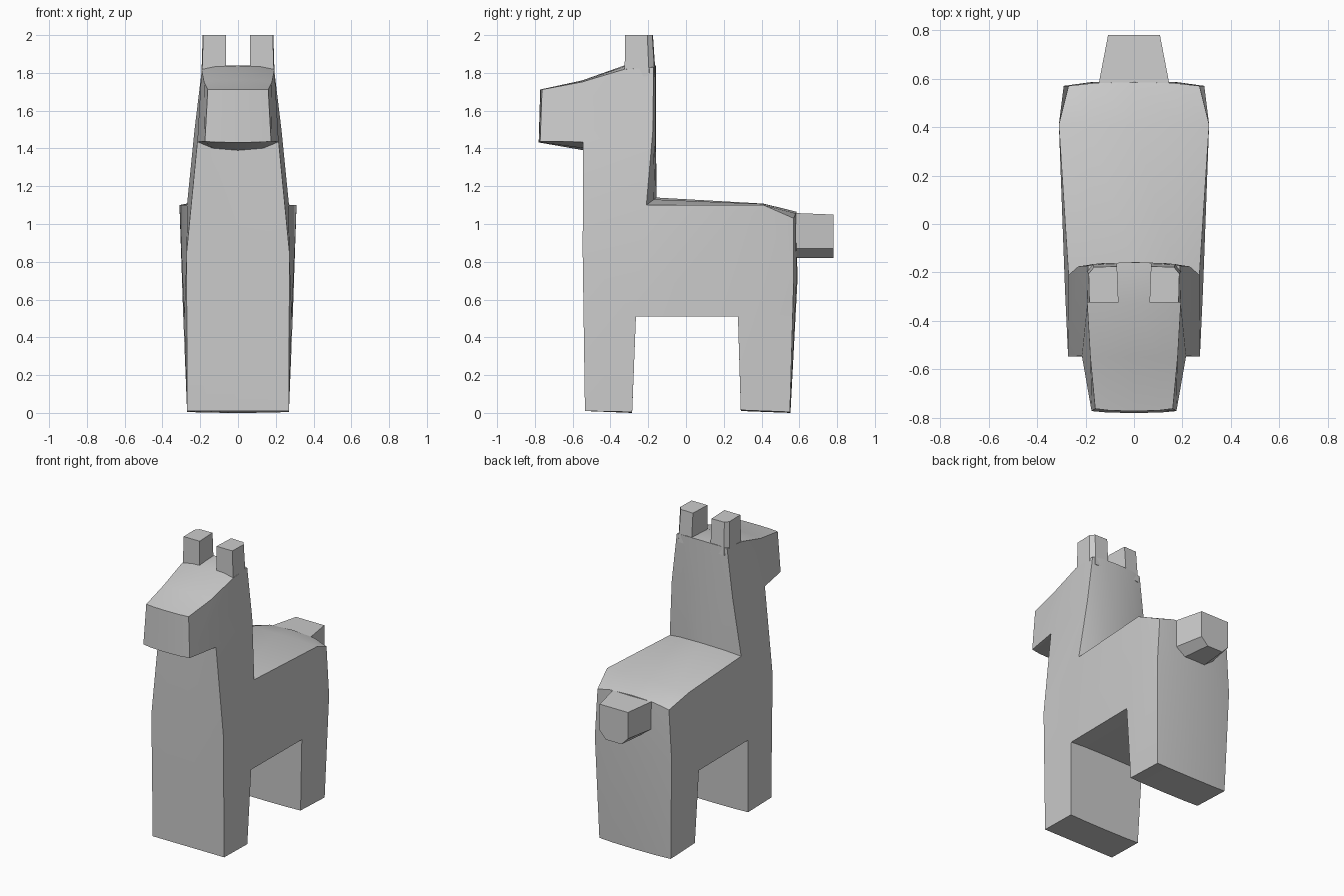
import bpy, bmesh

if "Cube" in bpy.data.objects:
    bpy.data.objects.remove(bpy.data.objects["Cube"])


def finish(name, bm):
    bmesh.ops.remove_doubles(bm, verts=bm.verts, dist=0.0005)
    bmesh.ops.recalc_face_normals(bm, faces=bm.faces)
    mesh = bpy.data.meshes.new(name)
    bm.to_mesh(mesh)
    bm.free()
    ob = bpy.data.objects.new(name, mesh)
    bpy.context.collection.objects.link(ob)
    bpy.ops.object.select_all(action='DESELECT')
    ob.select_set(True)
    bpy.context.view_layer.objects.active = ob
    bpy.ops.object.shade_smooth_by_angle(angle=0.52)
    return ob


def loft(name, start, end):
    """Closed solid between two matching rings of points."""
    bm = bmesh.new()
    a = [bm.verts.new(p) for p in start]
    b = [bm.verts.new(p) for p in end]
    bm.faces.new(a)
    bm.faces.new(b)
    n = len(a)
    for i in range(n):
        j = (i + 1) % n
        bm.faces.new((a[i], a[j], b[j], b[i]))
    return finish(name, bm)


# Side outline: y, z, half width, then y and z offset on the centre line
outline = [
    (-.535, .01, .27, 0, 0),          # 0 front foot
    (-.547, .85, .272, 0, 0),         # 1 chest
    (-.545, 1.435, .215, .005, -.045),  # 2 throat
    (-.772, 1.437, .175, -.008, -.005),  # 3 muzzle bottom
    (-.762, 1.712, .16, -.01, 0),     # 4 muzzle top
    (-.55, 1.752, .18, 0, .008),      # 5 brow
    (-.33, 1.818, .193, 0, .02),      # 6 crown front
    (-.172, 1.83, .19, .014, .01),    # 7 crown back
    (-.175, 1.5, .23, .017, 0),       # 8 nape
    (-.21, 1.1, .27, .053, .04),      # 9 neck base
    (.41, 1.1, .31, 0, .008),         # 10 hip
    (.57, 1.03, .27, .015, .035),     # 11 rump
    (.57, .7, .29, .02, 0),           # 12 haunch
    (.55, .005, .27, .003, -.005),    # 13 rear heel
    (.29, .015, .27, 0, -.005),       # 14 rear foot
    (.275, .51, .29, 0, .008),        # 15 belly rear
    (-.265, .51, .285, 0, .008),      # 16 belly front
    (-.285, .005, .27, 0, -.005),     # 17 front heel
]
patches = [(0, 1, 16, 17), (1, 9, 16), (1, 2, 8, 9), (2, 6, 7, 8),
           (2, 3, 4, 5, 6), (16, 9, 10, 15), (10, 11, 12, 15),
           (12, 13, 14, 15)]

# Body, neck, head and legs as one skin
bm = bmesh.new()
columns = []
for k, w in ((1, 0), (.62, .75), (0, 1), (-.62, .75), (-1, 0)):
    columns.append([bm.verts.new((x * k, y + dy * w, z + dz * w))
                    for y, z, x, dy, dz in outline])
n = len(outline)
for a, b in zip(columns, columns[1:]):
    for i in range(n):
        j = (i + 1) % n
        bm.faces.new((a[i], a[j], b[j], b[i]))
for side in (columns[0], columns[-1]):
    for p in patches:
        bm.faces.new([side[i] for i in p])
finish("body", bm)

# Ears
base = [(.065, -.325), (.191, -.325), (.194, -.195), (.172, -.165), (.072, -.16)]
top = [(.064, -.323), (.184, -.323), (.187, -.205), (.165, -.178), (.07, -.175)]
for s, name in ((1, "left_ear"), (-1, "right_ear")):
    loft(name, [(s * x, y, 1.78) for x, y in base],
         [(s * x, y, 2.0) for x, y in top])


# Tail
def tail_ring(y, w, zt):
    return [(-w, y, zt), (w, y, zt), (w, y, .87), (w * .55, y, .82),
            (-w * .55, y, .82), (-w, y, .87)]


loft("tail", tail_ring(.53, .155, 1.06), tail_ring(.78, .107, 1.05))
